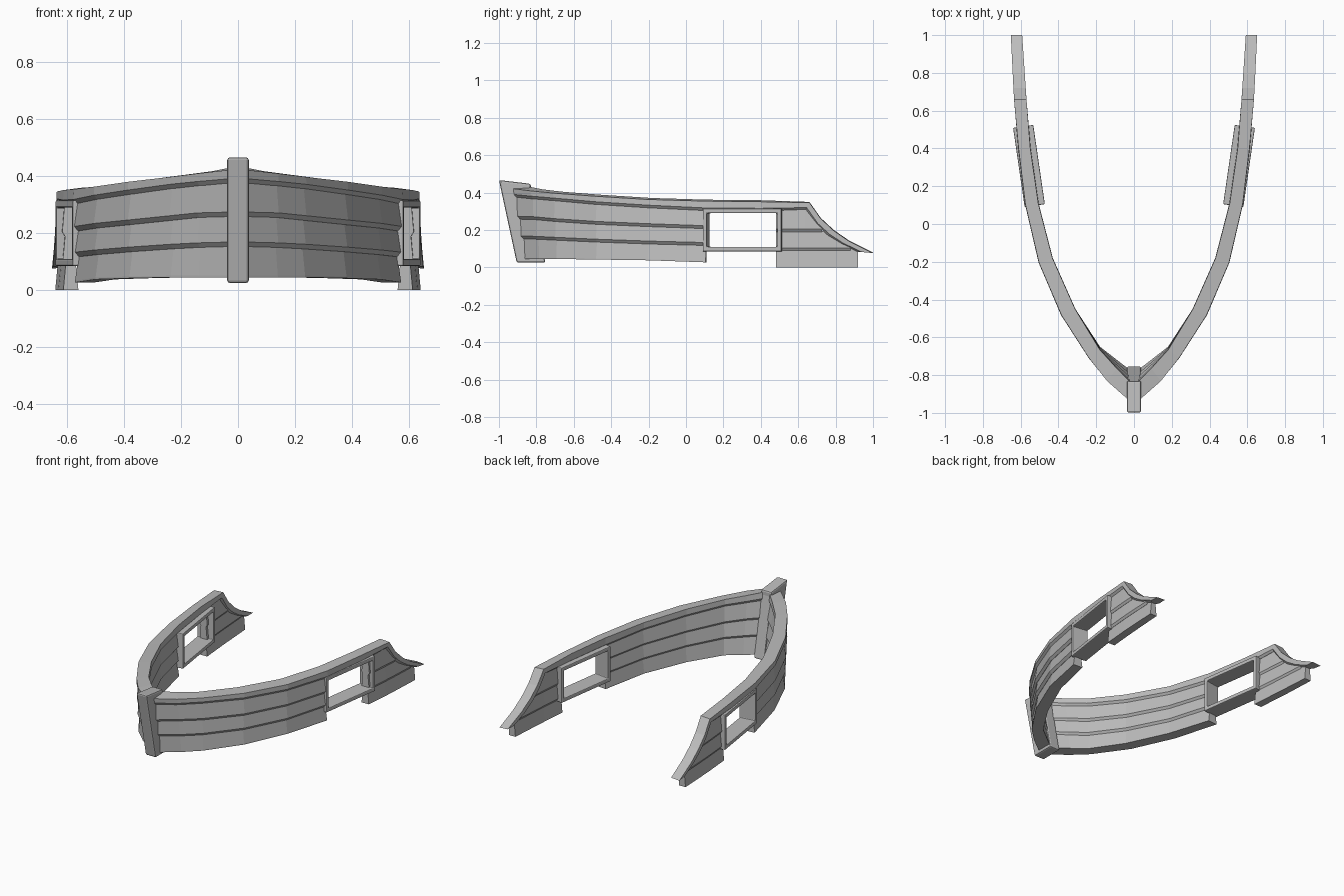
import bpy, bmesh, math
from mathutils import Vector

if "Cube" in bpy.data.objects:
    bpy.data.objects.remove(bpy.data.objects["Cube"])

mat = bpy.data.materials.new("plain_grey")
mat.diffuse_color = (0.5, 0.5, 0.5, 1)
mat.use_nodes = True
mat.node_tree.nodes["Principled BSDF"].inputs["Base Color"].default_value = mat.diffuse_color


def make(name, bm, mirror=True, bevel=0.0):
    bmesh.ops.recalc_face_normals(bm, faces=bm.faces)
    me = bpy.data.meshes.new(name)
    bm.to_mesh(me)
    bm.free()
    me.materials.append(mat)
    ob = bpy.data.objects.new(name, me)
    bpy.context.collection.objects.link(ob)
    if bevel:
        b = ob.modifiers.new("bevel", 'BEVEL')
        b.width, b.segments = bevel, 2
    if mirror:
        m = ob.modifiers.new("mirror", 'MIRROR')
        m.use_mirror_merge = False
    return ob


def loft(name, sections, closed=False, **kw):
    """Join equal-sized sections into a solid; closed makes a ring."""
    bm = bmesh.new()
    rows = [[bm.verts.new(p) for p in s] for s in sections]
    n = len(rows[0])
    pairs = list(zip(rows, rows[1:]))
    if closed:
        pairs.append((rows[-1], rows[0]))
    for a, b in pairs:
        for i in range(n):
            j = (i + 1) % n
            bm.faces.new((a[i], a[j], b[j], b[i]))
    if not closed:
        bm.faces.new(rows[0])
        bm.faces.new(rows[-1])
    return make(name, bm, **kw)


def interp(pts, t):
    for (a, u), (b, v) in zip(pts, pts[1:]):
        if t <= b:
            return u + (v - u) * (t - a) / (b - a)
    return pts[-1][1]


# Plan of the wall: (y, x) along the outer and inner faces
outer = [(-.937, .025), (-.835, .143), (-.712, .24), (-.483, .386), (-.205, .505),
         (.105, .577), (.4, .613), (.67, .636), (1.0, .652)]
inner = [(-.83, .025), (-.765, .09), (-.665, .18), (-.45, .31), (-.18, .43),
         (.11, .505), (.4, .547), (.67, .57), (1.0, .592)]
rake = [.06, .045, .015, 0, 0, 0, 0, 0]
STEP = .013

# Heights of the plank edges at each station, from the top down
levels = [
    [.43, .417, .405, .388, .371, .362, .359, .353],
    [.385, .375, .365, .345, .327, .312, .31, .308],
    [.268, .265, .255, .24, .228, .217],
    [.163, .16, .155, .145, .135, .127],
    [.045, .045, .045, .042, .038, .027],
]


def wall_section(i, zt, zb, sink, taper=STEP, cut=True):
    """Plank thinner at the top, with a chamfer under its lower edges."""
    (yo, xo), (yi, xi) = outer[i], inner[i]
    n = Vector((xo - xi, yo - yi, 0)).normalized()

    def p(x, y, z, off):
        return Vector((x, y + rake[i] * (.43 - z) / .385, z)) + n * off
    lo, hi, c = (zb - .01, zb + .006, STEP) if cut else (zb, zb + .006, 0)
    return [p(xo, yo, lo, -sink - c), p(xo, yo, hi, -sink),
            p(xo, yo, zt, -sink - taper), p(xi, yi, zt, taper),
            p(xi, yi, hi, 0), p(xi, yi, lo, c)]


# Overlapping planks of the bow
for k, name in enumerate(["upper_plank", "middle_plank", "lower_plank"]):
    loft(name, [wall_section(i, levels[k + 1][i], levels[k + 2][i],
                             .003 * k, cut=k < 2) for i in range(6)])

# Top rail: along the wall, then sweeping down to the rear tips
up = [(.66, .35), (.72, .265), (.79, .2), (.87, .145), (1.0, .08)]
low = [(.64, .31), (.70, .225), (.76, .17), (.83, .125), (.92, .083)]
rail = []
for i in range(7):
    s = wall_section(i, levels[0][i], levels[1][i], 0, taper=.002)
    s[2].z -= .008
    rail.append(s)
for (yt, zt), (yb, zb) in zip(up, low):
    ym, zm = yb + (yt - yb) * .25, zb + (zt - zb) * .25
    rail.append([(interp(outer, yb) - STEP, yb, zb), (interp(outer, ym), ym, zm),
                 (interp(outer, yt), yt, zt - .004), (interp(inner, yt), yt, zt),
                 (interp(inner, ym), ym, zm), (interp(inner, yb) + STEP, yb, zb)])
loft("top_rail", rail)

# Planks behind the window, trimmed to the sweep of the rail
for k, (zt, zb, y1) in enumerate([(.31, .2, .727), (.2, .1, .88), (.1, 0, .92)]):
    ys = sorted({.48, .6, y1} | {y for y, z in low if y < y1})
    secs = []
    for y in ys:
        z = zt + .004 if y <= .64 else min(zt + .004, interp(low, y) + .015)
        xo, xi = interp(outer, y) - .004 - .002 * k, interp(inner, y) + .006
        lean = .009 * (z - zb) / (zt - zb)
        lo, c = (zb - .01, .009) if k < 2 else (zb, 0)
        hi = zb + .005
        secs.append([(xo - c, y, lo), (xo, y, hi), (xo - lean, y, z),
                     (xi + lean, y, z), (xi, y, hi), (xi + c, y, lo)])
    loft("rear_plank_%d" % (k + 1), secs)

# Rectangular window frame, turned to follow the wall
ang = math.radians(8.3)
u = Vector((math.sin(ang), math.cos(ang), 0))
n = Vector((math.cos(ang), -math.sin(ang), 0))
c = Vector((.556, .307, .2))
ring = []
for sy, sz in [(-1, -1), (1, -1), (1, 1), (-1, 1)]:
    ring.append([c + u * sy * hl + n * d + Vector((0, 0, sz * hz))
                 for hl, hz, d in [(.212, .115, -.054), (.212, .115, .054),
                                   (.19, .09, .054), (.19, .09, -.054)]])
loft("window_frame", ring, closed=True, bevel=.005)

# Raked stem post with a cap reaching back over the rail
side = [(-1.0, .467), (-.83, .447), (-.83, .415), (-.752, .025), (-.905, .025)]
loft("stem_post", [[(x, y, z) for y, z in side] for x in (-.038, .038)],
     mirror=False, bevel=.01)
